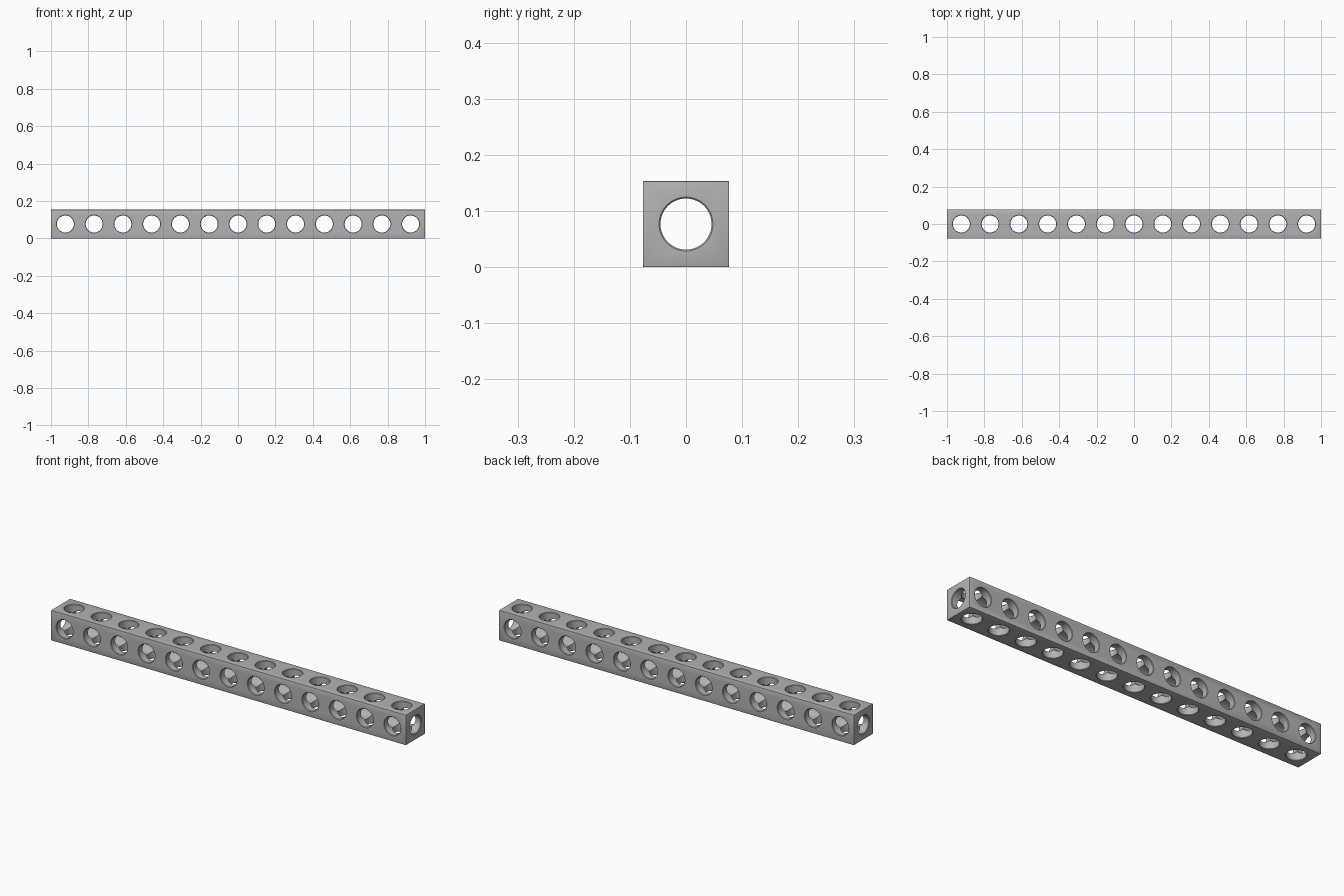
import bpy, bmesh, math
from mathutils import Matrix

default = bpy.data.objects.get("Cube")
if default:
    bpy.data.objects.remove(default)

COUNT = 13              # holes along the beam
PITCH = 2 / COUNT       # hole spacing, also beam thickness
HALF = PITCH / 2
BORE = 0.0455
CHAMFER = 0.0025
SIDES = 64

grey = bpy.data.materials.new("plain_grey")
grey.use_nodes = True
colour = (0.45, 0.45, 0.45, 1)
grey.diffuse_color = colour
grey.node_tree.nodes["Principled BSDF"].inputs["Base Color"].default_value = colour


def make_object(name, bm):
    mesh = bpy.data.meshes.new(name)
    bm.to_mesh(mesh)
    bm.free()
    obj = bpy.data.objects.new(name, mesh)
    bpy.context.collection.objects.link(obj)
    mesh.materials.append(grey)
    return obj


def add_bore(bm, half_length, matrix):
    """Round bore along local z with a chamfered mouth at both ends."""
    over = 0.01
    profile = [(BORE + CHAMFER + over, half_length + over), (BORE, half_length - CHAMFER)]
    profile += [(r, -h) for r, h in reversed(profile)]
    rings = []
    for r, h in profile:
        angles = [2 * math.pi * (i + 0.5) / SIDES for i in range(SIDES)]
        rings.append([bm.verts.new(matrix @ Matrix.Translation((r * math.cos(a), r * math.sin(a), h)).translation)
                      for a in angles])
    for low, high in zip(rings, rings[1:]):
        for i in range(SIDES):
            j = (i + 1) % SIDES
            bm.faces.new((low[i], high[i], high[j], low[j]))
    bm.faces.new(rings[0])
    bm.faces.new(reversed(rings[-1]))


# Square beam with slightly bevelled edges
bm = bmesh.new()
bmesh.ops.create_cube(bm, size=1, matrix=Matrix.Translation((0, 0, HALF)) @ Matrix.Diagonal((2, PITCH, PITCH, 1)))
bmesh.ops.bevel(bm, geom=bm.edges[:], offset=CHAMFER, segments=2, profile=0.5, affect='EDGES')
beam = make_object("beam", bm)

# Bores: one row upright, one row front to back, one running lengthwise
turns = {"upright": Matrix.Identity(4),
         "crosswise": Matrix.Rotation(math.pi / 2, 4, 'X'),
         "lengthwise": Matrix.Rotation(math.pi / 2, 4, 'Y')}
cutters = []
for name, turn in turns.items():
    bm = bmesh.new()
    if name == "lengthwise":
        add_bore(bm, 1, Matrix.Translation((0, 0, HALF)) @ turn)
    else:
        for i in range(COUNT):
            x = (i - (COUNT - 1) / 2) * PITCH
            add_bore(bm, HALF, Matrix.Translation((x, 0, HALF)) @ turn)
    bmesh.ops.recalc_face_normals(bm, faces=bm.faces[:])
    cutter = make_object(name + "_bores", bm)
    cutter.hide_render = True
    cutters.append(cutter)
    mod = beam.modifiers.new(name, 'BOOLEAN')
    mod.operation = 'DIFFERENCE'
    mod.solver = 'MANIFOLD'
    mod.object = cutter

# Apply the cuts and drop the cutters
bpy.ops.object.select_all(action='DESELECT')
beam.select_set(True)
bpy.context.view_layer.objects.active = beam
for mod in list(beam.modifiers):
    bpy.ops.object.modifier_apply(modifier=mod.name)
for cutter in cutters:
    bpy.data.objects.remove(cutter)
bpy.ops.object.shade_smooth_by_angle(angle=math.radians(25))
